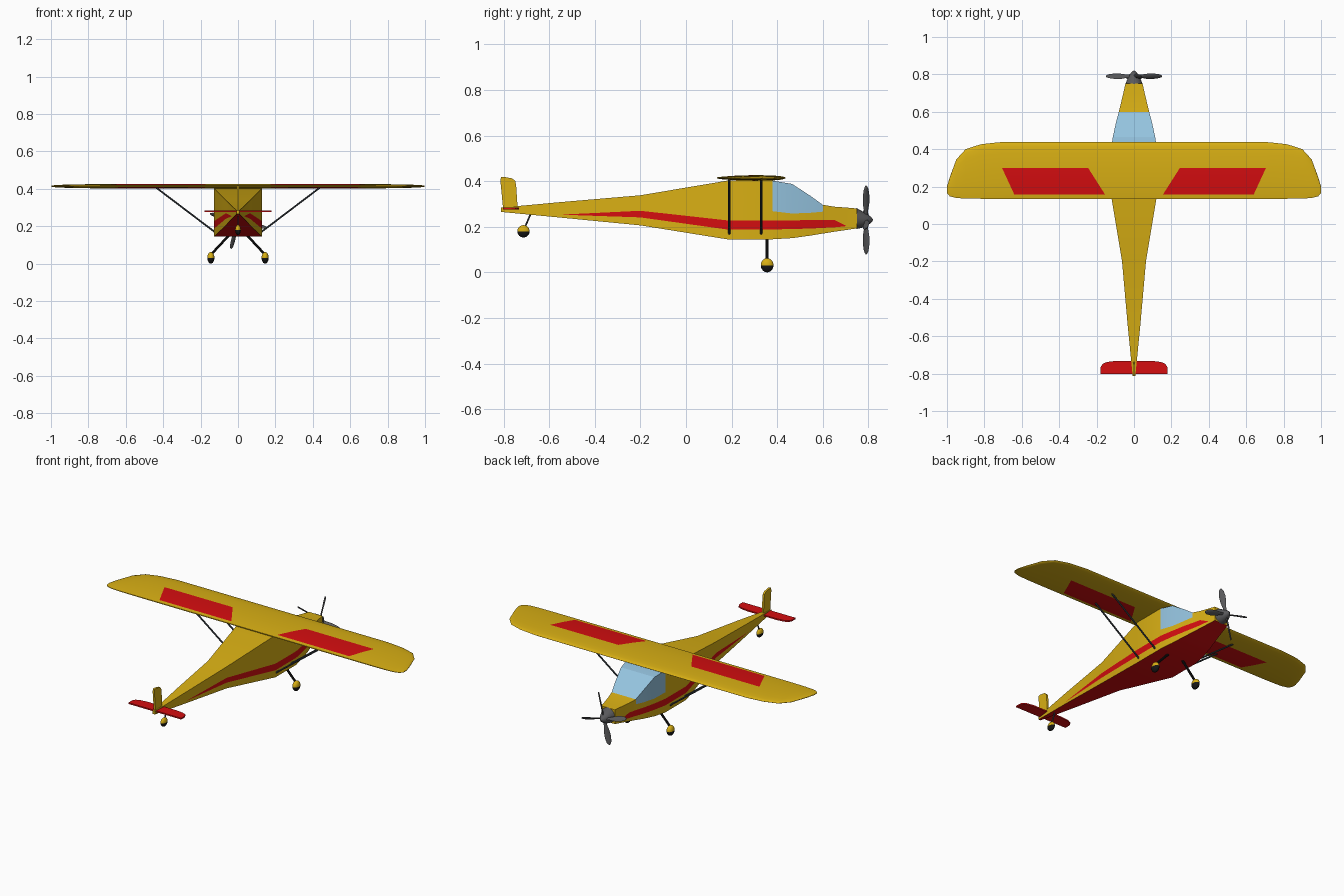
import bpy, bmesh, math
from mathutils import Vector, Matrix

if "Cube" in bpy.data.objects:
    bpy.data.objects.remove(bpy.data.objects["Cube"])


def material(name, rgb):
    m = bpy.data.materials.new(name)
    m.diffuse_color = (*rgb, 1)
    m.use_nodes = True
    m.node_tree.nodes["Principled BSDF"].inputs["Base Color"].default_value = m.diffuse_color
    return m


YELLOW = material("yellow", (0.69, 0.43, 0.007))
RED = material("red", (0.66, 0.004, 0.005))
BLUE = material("window blue", (0.30, 0.55, 0.74))
GREY = material("dark grey", (0.10, 0.10, 0.105))
STRUT = material("strut grey", (0.045, 0.055, 0.065))
BLACK = material("black", (0.008, 0.008, 0.008))


def finish(name, bm, mats, angle=30, mirror=False):
    bmesh.ops.remove_doubles(bm, verts=bm.verts, dist=1e-5)
    bmesh.ops.recalc_face_normals(bm, faces=bm.faces)
    me = bpy.data.meshes.new(name)
    bm.to_mesh(me)
    bm.free()
    for m in mats:
        me.materials.append(m)
    ob = bpy.data.objects.new(name, me)
    bpy.context.collection.objects.link(ob)
    bpy.ops.object.select_all(action='DESELECT')
    ob.select_set(True)
    bpy.context.view_layer.objects.active = ob
    bpy.ops.object.shade_smooth_by_angle(angle=math.radians(angle))
    if mirror:
        mod = ob.modifiers.new("mirror", 'MIRROR')
        mod.merge_threshold = 0.0005
    return ob


def loft(bm, rings, mat=lambda i, j: 0, caps=(True, True)):
    """Skin closed rings of points; mat(i, j) gives the material index."""
    vs = [[bm.verts.new(p) for p in r] for r in rings]
    n = len(vs[0])
    for i in range(len(vs) - 1):
        for j in range(n):
            k = (j + 1) % n
            f = bm.faces.new((vs[i][j], vs[i][k], vs[i + 1][k], vs[i + 1][j]))
            f.material_index = mat(i, j)
    for ring, cap in ((vs[0], caps[0]), (vs[-1], caps[1])):
        if cap:
            bm.faces.new(ring)


def rod(name, a, b, r, mat, mirror=True):
    bm = bmesh.new()
    a, b = Vector(a), Vector(b)
    q = (b - a).to_track_quat('Z', 'Y')
    ring = [q @ Vector((r * math.cos(t), r * math.sin(t), 0))
            for t in (math.tau * k / 10 for k in range(10))]
    loft(bm, [[a + p for p in ring], [b + p for p in ring]])
    return finish(name, bm, [mat], mirror=mirror)


# Fuselage: y, half width, bottom, stripe low, stripe high, window sill, top
body = [
    (-0.812, 0.007, 0.265, 0.269, 0.269, 0.274, 0.284),
    (-0.55, 0.033, 0.240, 0.253, 0.253, 0.270, 0.308),
    (-0.20, 0.064, 0.206, 0.241, 0.270, 0.285, 0.338),
    (0.18, 0.127, 0.145, 0.188, 0.228, 0.268, 0.402),
    (0.38, 0.127, 0.145, 0.188, 0.228, 0.268, 0.402),
    (0.465, 0.113, 0.150, 0.190, 0.228, 0.258, 0.388),
    (0.545, 0.096, 0.161, 0.192, 0.229, 0.261, 0.336),
    (0.60, 0.081, 0.170, 0.195, 0.230, 0.266, 0.296),
    (0.65, 0.069, 0.178, 0.197, 0.230, 0.258, 0.288),
    (0.705, 0.056, 0.186, 0.203, 0.203, 0.250, 0.284),
    (0.75, 0.046, 0.193, 0.210, 0.210, 0.245, 0.280),
]


def body_colour(i, j):
    if j == 9 or j in (1, 7):
        return 1                     # belly and side stripes
    if 4 <= i <= 6 and j in (3, 4, 5):
        return 2                     # wrap-around windscreen
    return 0


bm = bmesh.new()
loft(bm, [[(w, y, z) for z in zs] + [(-w, y, z) for z in reversed(zs)]
          for y, w, *zs in body], body_colour)
finish("fuselage", bm, [YELLOW, RED, BLUE], angle=20)

# Wing: half span loft; the red panels are bounded by slanted columns
rows = [(0, 0.2), (0.075, 0.45), (0.3, 0.85), (0.547, 1.0), (0.8, 0.9),
        (0.92, 0.65), (0.98, 0.35), (1.0, 0.0)]
# x, panel slant, trailing y, leading y, thickness
cols = [(0, 0, 0.135, 0.438, 0.025), (0.155, 0.091, 0.135, 0.438, 0.025),
        (0.64, 0.066, 0.135, 0.438, 0.024), (0.74, 0, 0.135, 0.435, 0.023),
        (0.82, 0, 0.135, 0.426, 0.021), (0.90, 0, 0.136, 0.40, 0.018),
        (0.95, 0, 0.139, 0.345, 0.015), (0.985, 0, 0.148, 0.25, 0.010),
        (1.0, 0, 0.165, 0.20, 0.004)]


def wing_ring(x, slant, yt, yl, t):
    def pt(u, h, s):
        xx = x + slant * min(max((u - 0.075) / 0.472, 0), 1)
        return (xx, yt + (yl - yt) * u, 0.414 + s * h * t / 2)
    return [pt(u, h, 1) for u, h in rows] + [pt(u, h, -1) for u, h in rows[-2::-1]]


bm = bmesh.new()
loft(bm, [wing_ring(*c) for c in cols],
     lambda i, j: int(i == 1 and j in (1, 2, 11, 12)), caps=(False, True))
finish("wing", bm, [YELLOW, RED], angle=50, mirror=True)


# Tail surfaces: flat outlines given some thickness
def plate(name, pts, offset, mat):
    bm = bmesh.new()
    d = Vector(offset)
    loft(bm, [[Vector(p) - d for p in pts], [Vector(p) + d for p in pts]])
    return finish(name, bm, [mat])


half = [(0.178, -0.802), (0.178, -0.765), (0.168, -0.748), (0.145, -0.738),
        (0.10, -0.732)]
plate("tailplane", [(x, y, 0.28) for x, y in half] +
      [(-x, y, 0.28) for x, y in reversed(half)], (0, 0, 0.004), RED)
plate("fin", [(0, y, z) for y, z in
              [(-0.738, 0.275), (-0.745, 0.38), (-0.749, 0.40), (-0.762, 0.412),
               (-0.80, 0.419), (-0.812, 0.417), (-0.814, 0.40), (-0.802, 0.275)]],
      (0.006, 0, 0), YELLOW)

# Wing struts and landing gear legs
for n, y in (("rear", 0.19), ("front", 0.33)):
    rod(n + "_wing_strut", (0.12, y, 0.166), (0.437, y, 0.406), 0.005, STRUT)
rod("main_gear_leg", (0.045, 0.355, 0.155), (0.143, 0.355, 0.05), 0.007, BLACK)
rod("tail_wheel_leg", (0, -0.68, 0.26), (0, -0.71, 0.19), 0.004, STRUT, False)


# Wheels: yellow fairing above, black tyre below
def wheel(name, centre, size, mirror):
    bm = bmesh.new()
    bmesh.ops.create_uvsphere(
        bm, u_segments=24, v_segments=16, radius=1,
        matrix=Matrix.Translation(centre) @ Matrix.Diagonal((*size, 1)))
    for f in bm.faces:
        f.material_index = int(f.calc_center_median().z < centre[2])
    finish(name, bm, [YELLOW, BLACK], angle=40, mirror=mirror)


wheel("main_wheel", (0.145, 0.356, 0.031), (0.019, 0.028, 0.031), True)
wheel("tail_wheel", (0, -0.713, 0.18), (0.015, 0.027, 0.027), False)

# Spinner
bm = bmesh.new()
loft(bm, [[(r * math.cos(math.tau * k / 20), y, z + r * math.sin(math.tau * k / 20))
           for k in range(20)]
          for y, r, z in [(0.748, 0.046, 0.236), (0.778, 0.034, 0.231),
                          (0.80, 0.022, 0.23), (0.813, 0.012, 0.23),
                          (0.82, 0.002, 0.23)]])
finish("spinner", bm, [GREY], angle=35)

# Propeller: four twisted blades
bm = bmesh.new()
for k in range(4):
    turn = Matrix.Rotation(math.radians(14 + 90 * k), 3, 'Y')
    rings = []
    for r, c, pitch in [(0.005, 0.008, 60), (0.04, 0.010, 60), (0.075, 0.017, 58),
                        (0.11, 0.018, 52), (0.138, 0.014, 48), (0.15, 0.008, 45),
                        (0.155, 0.002, 45)]:
        p = math.radians(pitch)
        ring = []
        for t in (math.tau * q / 8 for q in range(8)):
            a, b = c * math.cos(t), min(0.004, c) * math.sin(t)
            v = Vector((a * math.cos(p) - b * math.sin(p),
                        a * math.sin(p) + b * math.cos(p), -r))
            ring.append(turn @ v + Vector((0, 0.79, 0.23)))
        rings.append(ring)
    loft(bm, rings)
finish("propeller", bm, [GREY], angle=50)
